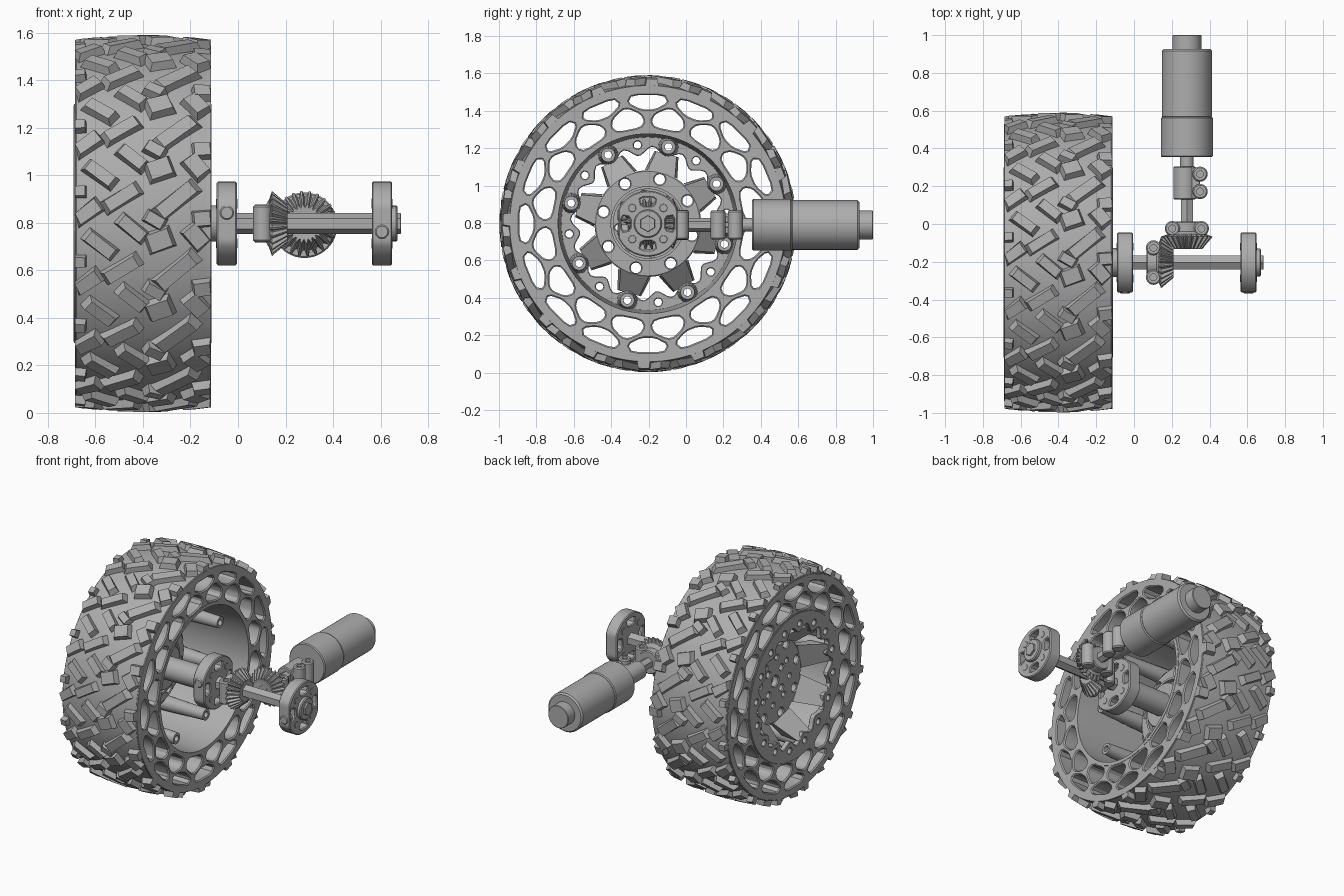
import bpy, bmesh
from math import sin, cos, pi, radians
from mathutils import Matrix, Vector

if "Cube" in bpy.data.objects:
    bpy.data.objects.remove(bpy.data.objects["Cube"])

grey = bpy.data.materials.new("machine grey")
grey.use_nodes = True
grey.diffuse_color = (0.42, 0.42, 0.42, 1)
grey.node_tree.nodes["Principled BSDF"].inputs["Base Color"].default_value = grey.diffuse_color

AXLE = Vector((0, -0.204, 0.797))
MOTOR = Vector((0.28, 0, 0.79))
# Local z turned onto each world axis
TURN = {"x": Matrix(((0, 0, 1), (1, 0, 0), (0, 1, 0))),
        "y": Matrix(((0, 1, 0), (0, 0, 1), (1, 0, 0))),
        "z": Matrix.Identity(3)}


def place(name, mesh, axis="z", centre=(0, 0, 0)):
    ob = bpy.data.objects.new(name, mesh)
    bpy.context.scene.collection.objects.link(ob)
    mesh.transform(Matrix.Translation(centre) @ TURN[axis].to_4x4())
    mesh.materials.clear()
    mesh.materials.append(grey)


def finish(name, bm, axis="z", centre=(0, 0, 0)):
    bmesh.ops.recalc_face_normals(bm, faces=bm.faces)
    mesh = bpy.data.meshes.new(name)
    bm.to_mesh(mesh)
    bm.free()
    place(name, mesh, axis, centre)


def lathe(name, profile, axis, centre, n=48, phase=0, closed=False, teeth=()):
    """Turn (t, r) pairs about an axis; pairs listed in teeth are notched."""
    bm = bmesh.new()
    rings = []
    for i, (t, r) in enumerate(profile):
        ring = []
        for k in range(n):
            a = phase + 2 * pi * k / n
            q = r * (0.83 if i in teeth and k % 4 < 2 else 1)
            ring.append(bm.verts.new((q * cos(a), q * sin(a), t)))
        rings.append(ring)
    pairs = list(zip(rings, rings[1:])) + ([(rings[-1], rings[0])] if closed else [])
    for a, b in pairs:
        for k in range(n):
            j = (k + 1) % n
            bm.faces.new((a[k], a[j], b[j], b[k]))
    if not closed:
        bm.faces.new(rings[0])
        bm.faces.new(rings[-1])
    finish(name, bm, axis, centre)


def rod(name, axis, centre, t0, t1, r, n=32, phase=0, c=0.006):
    lathe(name, [(t0, r - c), (t0 + c, r), (t1 - c, r), (t1, r - c)], axis, centre, n, phase)


def hexahedron(bm, lo, hi):
    """Solid between two four-cornered rings of points."""
    lo, hi = ([bm.verts.new(p) for p in ring] for ring in (lo, hi))
    bm.faces.new(lo)
    bm.faces.new(hi)
    for i in range(4):
        bm.faces.new((lo[i], lo[(i + 1) % 4], hi[(i + 1) % 4], hi[i]))


def circle(r, n=24, at=(0, 0)):
    return [(at[0] + r * cos(2 * pi * k / n), at[1] + r * sin(2 * pi * k / n)) for k in range(n)]


def polar(r, deg):
    return (r * cos(radians(deg)), r * sin(radians(deg)))


def rounded(pts, f=0.2):
    out = []
    for i, p in enumerate(pts):
        for q in (pts[i - 1], pts[(i + 1) % len(pts)]):
            out.append((p[0] + f * (q[0] - p[0]), p[1] + f * (q[1] - p[1])))
    return out


def plate(name, outline, holes, t0, t1, axis, centre, bevel=0.006):
    """Extruded flat outline with holes and chamfered edges."""
    cu = bpy.data.curves.new(name, "CURVE")
    cu.dimensions, cu.fill_mode = "2D", "BOTH"
    cu.extrude = (t1 - t0) / 2 - bevel
    cu.bevel_depth, cu.offset, cu.bevel_resolution = bevel, -bevel, 0
    # Holes wind the opposite way to the outline
    for loop in [outline] + [hole[::-1] for hole in holes]:
        sp = cu.splines.new("POLY")
        sp.points.add(len(loop) - 1)
        sp.use_cyclic_u = True
        for p, (u, v) in zip(sp.points, loop):
            p.co = (u, v, 0, 1)
    ob = bpy.data.objects.new(name + "_outline", cu)
    bpy.context.scene.collection.objects.link(ob)
    mesh = bpy.data.meshes.new_from_object(ob.evaluated_get(bpy.context.evaluated_depsgraph_get()))
    bpy.data.objects.remove(ob)
    mesh.transform(Matrix.Translation((0, 0, (t0 + t1) / 2)))
    place(name, mesh, axis, centre)


# Airless tyre: two interlocking rows of through cells
OUTER = [(0.692, 7), (0.655, 9.3), (0.612, 3.4)]
INNER = [(0.622, 1.6), (0.588, 7.2), (0.55, 9.2), (0.517, 7)]
cells = []
for k in range(16):
    for cell, shift in ((OUTER, 0), (INNER, 11.25)):
        a = 90 + shift + 22.5 * k
        # Reversed first half keeps every cell counter-clockwise
        pts = [polar(r, a - d) for r, d in reversed(cell)] + [polar(r, a + d) for r, d in cell]
        cells.append(rounded(pts))
plate("honeycomb_tyre", circle(0.74, 128), [circle(0.494, 96)] + cells, -0.687, -0.114, "x", AXLE, 0.007)

# Crowned tread band
MID, HALF = -0.4, 0.286


def crown(u):
    return 0.758 - 0.02 * (u / HALF) ** 2


band = [(MID + HALF * k / 5, crown(HALF * k / 5)) for k in range(-5, 6)]
lathe("tread_band", band + [(MID + HALF, 0.708), (MID - HALF, 0.708)], "x", AXLE, 128, closed=True)

# Tread lugs: across, along, length, width, slant
LUGS = [(-0.09, 0.11, 0.17, 0.062, 32), (0.14, 0.1, 0.21, 0.07, 40), (0.07, 0.235, 0.11, 0.09, 20),
        (-0.18, 0.215, 0.15, 0.06, -38), (-0.045, 0.285, 0.14, 0.06, -40), (0.225, 0.25, 0.11, 0.08, -50),
        (-0.235, 0.05, 0.13, 0.07, 35), (0.25, 0.02, 0.08, 0.07, 5), (0.05, 0.015, 0.09, 0.055, -30),
        (-0.265, 0.14, 0.05, 0.05, 0)]
bm = bmesh.new()
for k in range(16):
    for u, s, ln, wd, slant in LUGS:
        a = radians(slant)
        quads = []
        for scale, lift in ((1.14, -0.01), (0.84, 0.036)):
            ring = []
            for i, j in ((-1, -1), (1, -1), (1, 1), (-1, 1)):
                p, q = i * ln / 2 * scale, j * wd / 2 * scale
                x = max(-HALF, min(HALF, u + p * cos(a) - q * sin(a)))
                # Angle runs so that the lugs climb on the front side
                th = 2 * pi * k / 16 - (s + p * sin(a) + q * cos(a)) / 0.78
                r = crown(x) + lift
                ring.append((r * cos(th), r * sin(th), x + MID))
            quads.append(ring)
        hexahedron(bm, *quads)
finish("tread_lugs", bm, "x", AXLE)

# Wheel rim: drum, drilled face ring, hub plate
lathe("rim_drum", [(-0.69, 0.503), (-0.112, 0.503), (-0.112, 0.48), (-0.66, 0.462), (-0.69, 0.462)],
      "x", AXLE, 96, closed=True)
edge = [polar(0.388 - 0.024 * cos(radians(16 * (a - 30))), a) for a in range(0, 360, 3)]
holes = [circle(0.02, 16, polar(0.424, 30 + 22.5 * k)) for k in range(16)]
plate("rim_face_ring", circle(0.5, 96), [edge] + holes, -0.692, -0.655, "x", AXLE, 0.004)
holes = [circle(0.028, 16, polar(0.245, 30 + 45 * k)) for k in range(8)]
holes += [circle(0.016, 12, polar(0.16, 52.5 + 45 * k)) for k in range(8)]
holes += [circle(0.02, 12, polar(0.1, 45 + 90 * k)) for k in range(4)]
plate("rim_hub_plate", circle(0.285, 64), [circle(0.036)] + holes, -0.54, -0.47, "x", AXLE)
lathe("rim_hub_collar", [(-0.475, 0.2), (-0.44, 0.2), (-0.44, 0.185), (-0.475, 0.185)], "x", AXLE, 64, closed=True)

# Dished spokes and the hollow posts behind them
bm = bmesh.new()
for k in range(8):
    a = radians(30 + 45 * k)
    rings = []
    for r, w, x0, x1 in ((0.275, 0.09, -0.54, -0.47), (0.385, 0.066, -0.69, -0.56)):
        rings.append([(r * cos(a) - v * sin(a), r * sin(a) + v * cos(a), x)
                      for v, x in ((-w, x0), (w, x0), (w * 0.85, x1), (-w * 0.85, x1))])
    hexahedron(bm, *rings)
finish("rim_spokes", bm, "x", AXLE)
for k in range(8):
    y, z = polar(0.424, 30 + 45 * k)
    lathe("rim_post", [(-0.66, 0.054), (-0.25, 0.038), (-0.25, 0.02), (-0.66, 0.02)],
          "x", AXLE + Vector((0, y, z)), 20, closed=True)

# Hexagonal axle with wheel adapter and end collar
rod("axle", "x", AXLE, -0.5, 0.685, 0.044, 6, pi / 6, 0.002)
rod("wheel_adapter", "x", AXLE, -0.45, -0.08, 0.076)
rod("adapter_flange", "x", AXLE, -0.48, -0.4, 0.15)
rod("axle_end_collar", "x", AXLE, 0.64, 0.672, 0.075)

# Clamping hubs with flats, slots and screws
for x0, lift in ((-0.09, 0.045), (0.563, -0.035)):
    outline = [(max(-0.158, min(0.158, u)), v) for u, v in circle(0.176, 64)]
    slots = []
    for a in range(0, 360, 90):
        slots.append(rounded([polar(0.1, a - 20), polar(0.146, a - 17), polar(0.146, a + 17), polar(0.1, a + 20)]))
    plate("clamp_hub", outline, slots, x0, x0 + 0.086, "x", AXLE)
    for k in range(4):
        y, z = polar(0.118, 45 + 90 * k)
        rod("clamp_hub_screw", "x", AXLE + Vector((x0, y, z)), -0.002, 0.088, 0.022, 16, 0, 0.003)
    rod("clamp_pinch_screw", "y", AXLE + Vector((x0 + 0.043, 0, lift)), -0.163, -0.1, 0.03, 20)

# Mating bevel gears, measured from their common apex
APEX = Vector((MOTOR.x, AXLE.y, AXLE.z))
for name, axis, sign in (("axle_gear", "x", -1), ("motor_gear", "y", 1)):
    prof = [(0.165, 0.075), (0.15, 0.1), (0.137, 0.137), (0.072, 0.082), (0.075, 0.05)]
    lathe(name, [(sign * t, r) for t, r in prof], axis, APEX, 96, teeth=(2, 3))


def bosses(name, centre, offsets):
    """Clamp screw bosses standing upright, each with a socket."""
    for off in offsets:
        lathe(name, [(-0.078, 0.033), (-0.07, 0.04), (0.07, 0.04), (0.078, 0.033), (0.078, 0.018), (0.062, 0.018)],
              "z", centre + Vector(off), 20)


# Gear collars
collar = AXLE + Vector((0.103, 0, 0))
rod("axle_gear_collar", "x", collar, -0.037, 0.04, 0.08)
bosses("axle_collar_boss", collar, [(0, s * 0.078, 0) for s in (-1, 1)])
collar = MOTOR + Vector((0, -0.024, 0))
rod("motor_gear_collar", "y", collar, -0.04, 0.037, 0.08)
bosses("motor_collar_boss", collar, [(s * 0.077, 0, 0) for s in (-1, 1)])

# Drive shaft and coupler
rod("drive_shaft", "y", MOTOR, -0.13, 0.2, 0.037, 6, 0, 0.002)
rod("shaft_coupler", "y", MOTOR + Vector((-0.012, 0, 0)), 0.13, 0.305, 0.06)
bosses("coupler_boss", MOTOR, [(0.07, y, 0) for y in (0.172, 0.264)])
ear = [(-0.01, 0.135), (0.07, 0.135), (0.07, 0.3), (-0.01, 0.3)]
for z in (-0.045, 0.012):
    plate("coupler_ear", ear, [], z, z + 0.033, "z", MOTOR, 0.003)

# Gear motor
rod("motor_shaft", "y", MOTOR, 0.28, 0.36, 0.036, 24)
rod("motor_gearbox", "y", MOTOR, 0.354, 0.566, 0.138, 48)
rod("motor_body", "y", MOTOR, 0.56, 0.927, 0.133, 48, 0, 0.01)
rod("motor_end_cap", "y", MOTOR, 0.92, 1.0, 0.077, 40, 0, 0.003)

# Smooth the turned surfaces, keep hard edges
for ob in bpy.context.scene.objects:
    if ob.type == "MESH":
        ob.select_set(True)
        bpy.context.view_layer.objects.active = ob
bpy.ops.object.shade_smooth_by_angle(angle=radians(25))
